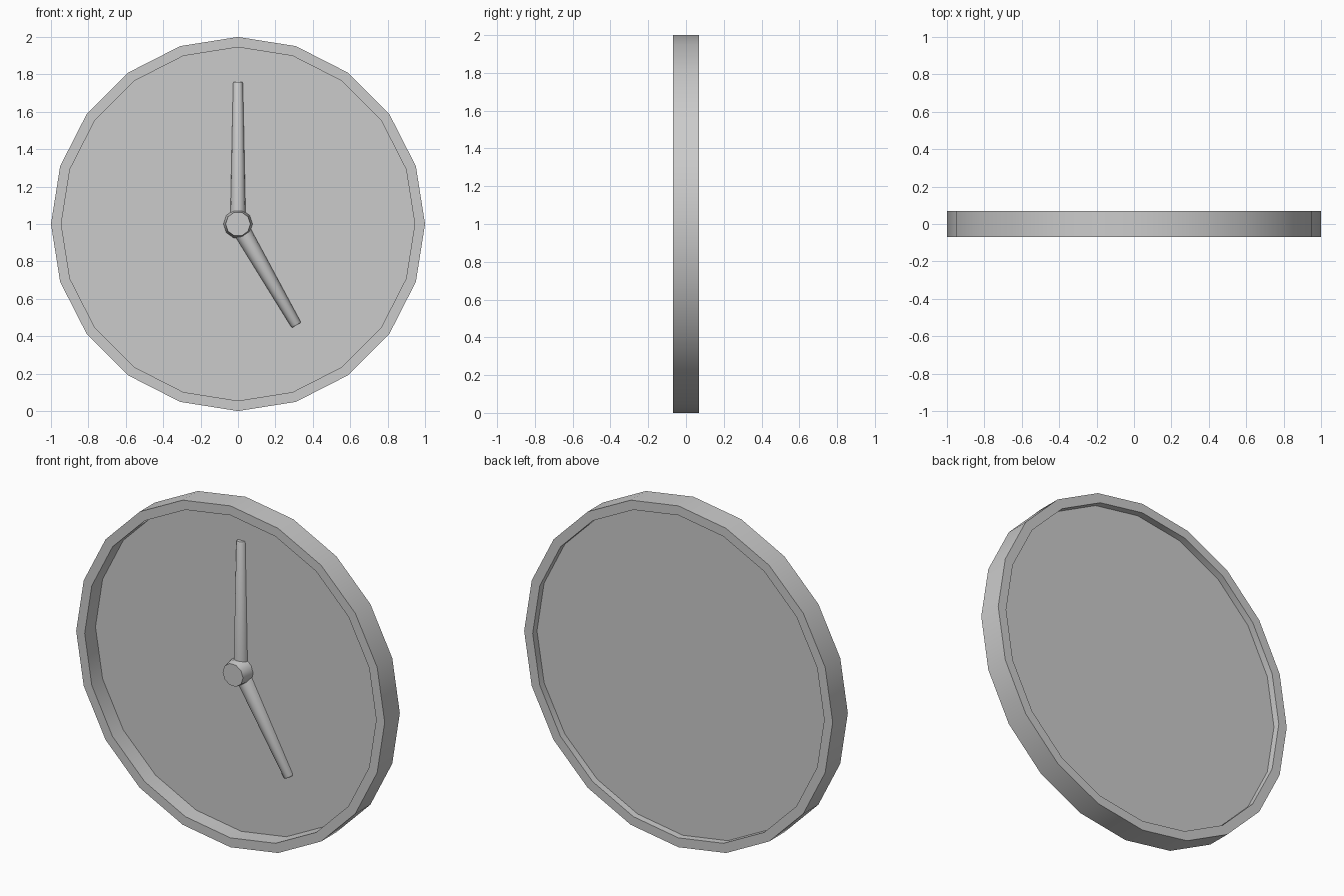
import bpy, bmesh
from math import sin, cos, pi, radians

if "Cube" in bpy.data.objects:
    bpy.data.objects.remove(bpy.data.objects["Cube"])

DIAL_Y = 0.03
CZ = 1.0


def finish(name, verts, faces):
    me = bpy.data.meshes.new(name)
    me.from_pydata(verts, [], faces)
    bm = bmesh.new()
    bm.from_mesh(me)
    bmesh.ops.recalc_face_normals(bm, faces=bm.faces)
    bm.to_mesh(me)
    bm.free()
    ob = bpy.data.objects.new(name, me)
    bpy.context.collection.objects.link(ob)
    bpy.context.view_layer.objects.active = ob
    ob.select_set(True)
    bpy.ops.object.shade_smooth_by_angle(angle=radians(40))
    ob.select_set(False)
    return ob


def circle(r, y, n):
    return [(r * cos(2 * pi * i / n), y, CZ + r * sin(2 * pi * i / n)) for i in range(n)]


def bridge(a, b, n):
    # quads between ring number a and ring number b
    return [(a * n + i, a * n + (i + 1) % n, b * n + (i + 1) % n, b * n + i) for i in range(n)]


def hand(name, angle, length, r0, r1, start=0.03, seg=8):
    # tapered half-round bar lying on the dial; angle is clockwise from 12
    dx, dz = sin(angle), cos(angle)
    verts = []
    for d, r, h in ((start, r0, r0), (length - 0.008, r1, r1), (length, r1 * 0.85, r1 * 0.85)):
        for i in range(seg + 1):
            t = pi * i / seg
            s = r * cos(t)
            verts.append((dx * d + dz * s, DIAL_Y - h * sin(t), CZ + dz * d - dx * s))
    k = seg + 1
    faces = [(j * k + i, j * k + i + 1, (j + 1) * k + i + 1, (j + 1) * k + i)
             for j in range(2) for i in range(seg)]
    faces.append(tuple(range(2 * k, 3 * k)))
    faces.append(tuple(range(k)))
    return finish(name, verts, faces)


# Rim: square-section ring with 20 sides
N = 20
rings = circle(1, -0.07, N) + circle(1, 0.07, N) + circle(0.945, 0.07, N) + circle(0.945, -0.07, N)
finish("rim", rings, [f for a in range(4) for f in bridge(a, (a + 1) % 4, N)])

# Dial: thin plate set back inside the rim
finish("dial", circle(0.945, DIAL_Y, N), [tuple(reversed(range(N)))])

# Hub: short tapered stud
M = 10
finish("hub", circle(0.078, DIAL_Y, M) + circle(0.066, -0.048, M),
       bridge(0, 1, M) + [tuple(range(M, 2 * M))])

# Hands
hand("minute_hand", 0, 0.76, 0.041, 0.026)
hand("hour_hand", radians(150), 0.625, 0.047, 0.029)
